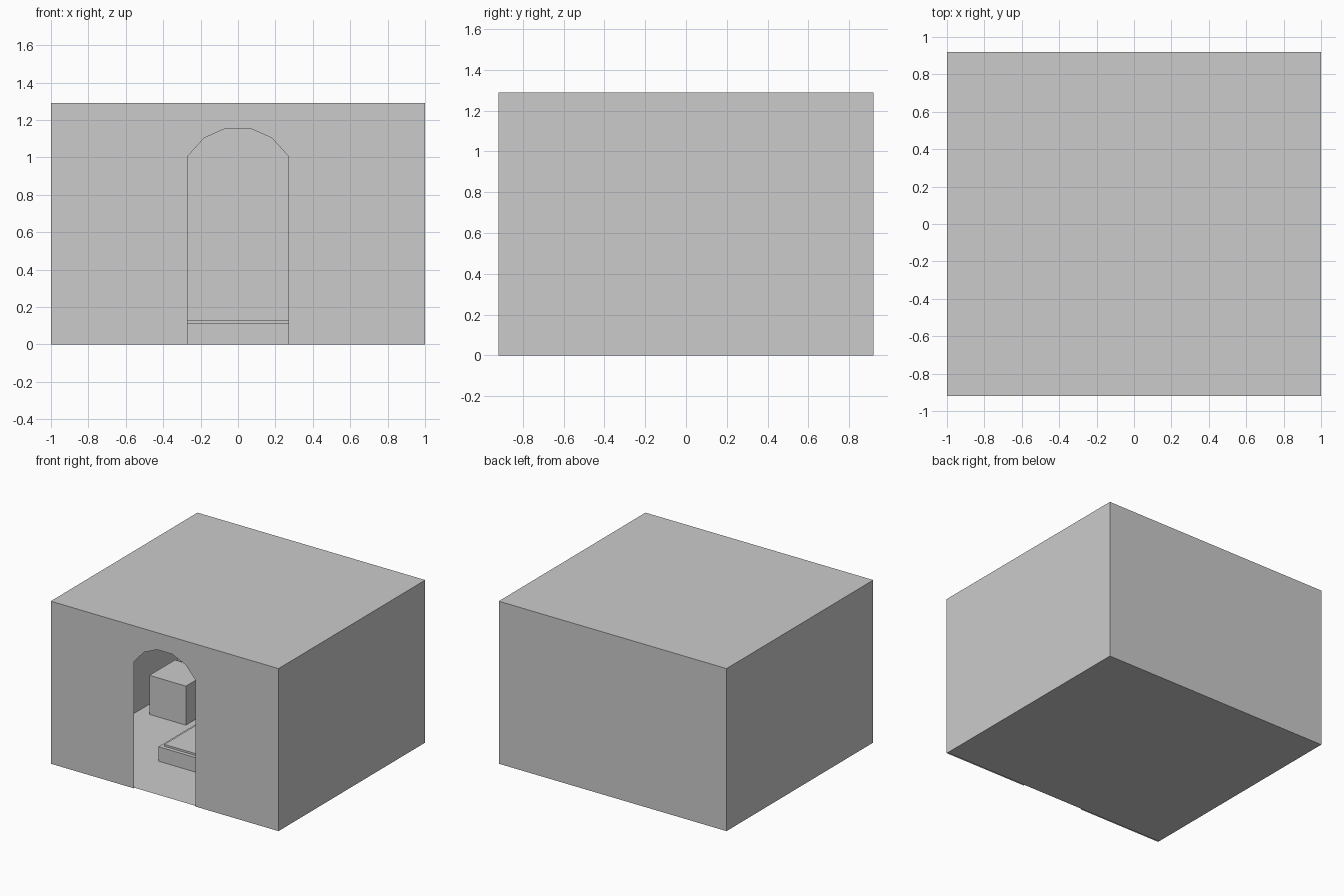
import bpy, bmesh

if "Cube" in bpy.data.objects:
    bpy.data.objects.remove(bpy.data.objects["Cube"])

W, D, H = 1.0, 0.92, 1.29   # half width, half depth, height


def make_object(name, faces):
    """Build one mesh from a list of polygons, welding shared corners."""
    bm = bmesh.new()
    for pts in faces:
        bm.faces.new([bm.verts.new(p) for p in pts])
    bmesh.ops.remove_doubles(bm, verts=bm.verts, dist=1e-5)
    mesh = bpy.data.meshes.new(name)
    bm.to_mesh(mesh)
    bm.free()
    obj = bpy.data.objects.new(name, mesh)
    bpy.context.collection.objects.link(obj)
    return obj


def box(name, x0, x1, y0, y1, z0, z1):
    bpy.ops.mesh.primitive_cube_add(
        size=1, location=((x0 + x1) / 2, (y0 + y1) / 2, (z0 + z1) / 2))
    obj = bpy.context.object
    obj.name = name
    obj.scale = (x1 - x0, y1 - y0, z1 - z0)
    return obj


# Thin-shell room: sides, back and roof
def side(x):
    pts = [(x, -D, 0), (x, D, 0), (x, D, H), (x, -D, H)]
    return pts if x > 0 else pts[::-1]


make_object("side_and_back_walls", [
    side(W), side(-W),
    [(W, D, 0), (-W, D, 0), (-W, D, H), (W, D, H)],
])
make_object("roof", [[(-W, -D, H), (W, -D, H), (W, D, H), (-W, D, H)]])

# Floor stops just short of the front wall
F = D - 0.01
make_object("floor", [[(-W, -F, 0), (-W, D, 0), (W, D, 0), (W, -F, 0)]])

# Front wall with the faceted arched doorway
half_arch = [(0.27, 0), (0.27, 1.005), (0.182, 1.103), (0.066, 1.155)]
arch = [(-x, z) for x, z in half_arch] + half_arch[::-1]
outline = [(-W, 0)] + arch + [(W, 0), (W, H), (-W, H)]
make_object("front_wall", [[(x, -D, z) for x, z in outline]])

# Low platform with a slightly raised inset top
box("platform", -0.39, 0.53, -0.44, 0.18, 0, 0.115)
box("platform_top", -0.36, 0.50, -0.41, 0.15, 0.115, 0.13)

# Storage crates along the back of the room
S, CH = 0.16, 0.31
crates = {"crate_left_front": (-0.74, 0.335),
          "crate_left_back": (-0.74, 0.683),
          "crate_right_back": (0.725, 0.69)}
for name, (x, y) in crates.items():
    box(name, x - S, x + S, y - S, y + S, 0, CH)
